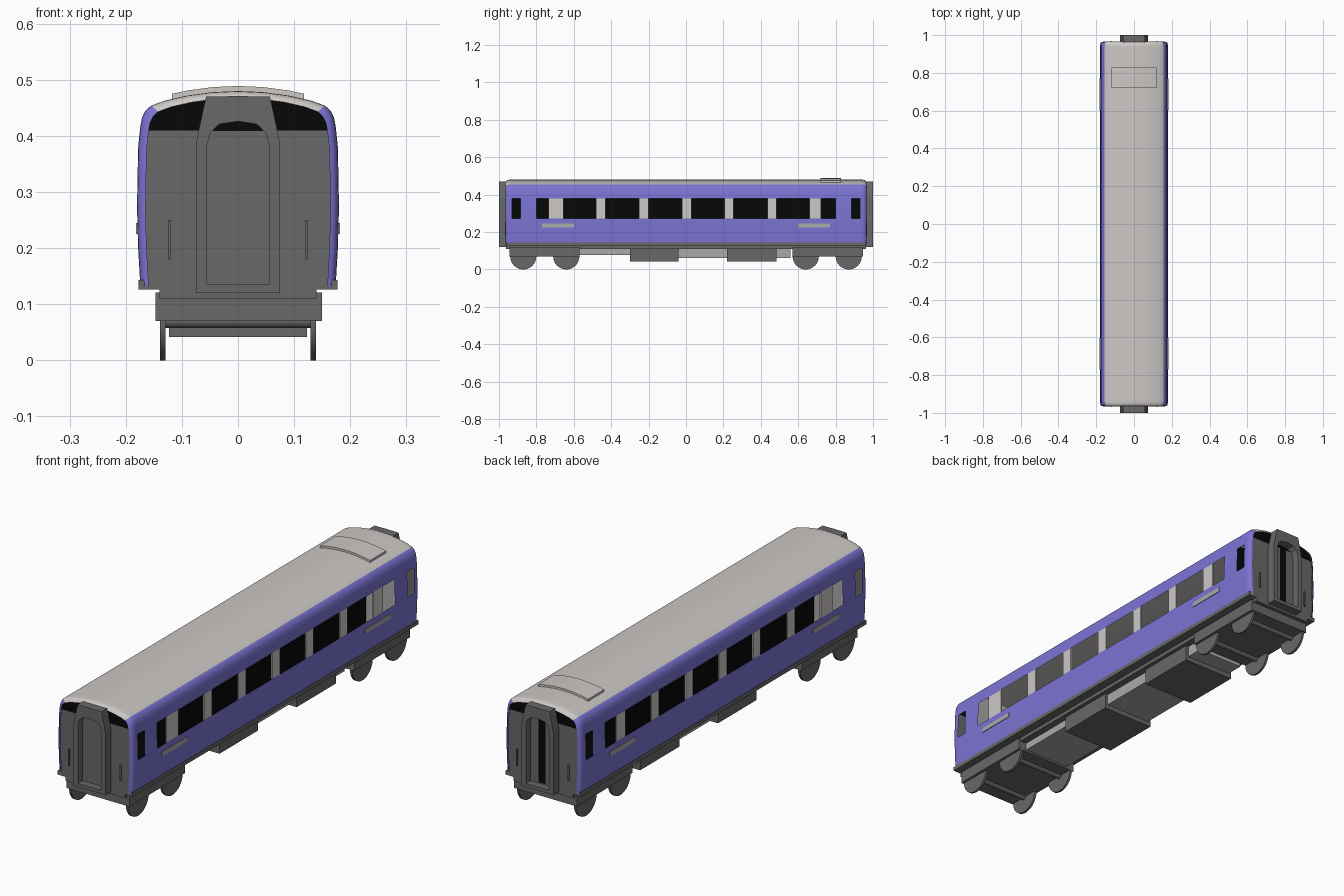
import bpy, bmesh, math

if "Cube" in bpy.data.objects:
    bpy.data.objects.remove(bpy.data.objects["Cube"])


def mat(name, r, g, b):
    m = bpy.data.materials.new(name)
    m.diffuse_color = (r, g, b, 1)
    m.use_nodes = True
    m.node_tree.nodes["Principled BSDF"].inputs["Base Color"].default_value = m.diffuse_color
    return m


PURPLE = mat("body purple", 0.20, 0.175, 0.66)
ROOF = mat("roof pale grey", 0.61, 0.58, 0.565)
DARK = mat("dark grey", 0.14, 0.14, 0.14)
MID = mat("mid grey", 0.40, 0.40, 0.40)
BLACK = mat("black", 0.002, 0.002, 0.002)


def finish(name, bm, mats, smooth=False, recalc=True):
    bmesh.ops.remove_doubles(bm, verts=bm.verts, dist=1e-5)
    if recalc:
        bmesh.ops.recalc_face_normals(bm, faces=bm.faces)
    me = bpy.data.meshes.new(name)
    bm.to_mesh(me)
    bm.free()
    for m in mats:
        me.materials.append(m)
    ob = bpy.data.objects.new(name, me)
    bpy.context.collection.objects.link(ob)
    if smooth:
        bpy.ops.object.select_all(action='DESELECT')
        ob.select_set(True)
        bpy.context.view_layer.objects.active = ob
        bpy.ops.object.shade_smooth_by_angle(angle=math.radians(35))
    return ob


def box(name, x, y, z, m):
    bm = bmesh.new()
    bmesh.ops.create_cube(bm, size=1)
    for v in bm.verts:
        v.co = [a + (b - a) * (c + 0.5) for (a, b), c in zip((x, y, z), v.co)]
    return finish(name, bm, [m])


# Body shell: half section mirrored, lofted along y, window cells left open
HALF = [(0.174, 0.132), (0.178, 0.2), (0.18, 0.272), (0.178, 0.38), (0.174, 0.418),
        (0.171, 0.433), (0.165, 0.445), (0.155, 0.454), (0.13, 0.463), (0.09, 0.472),
        (0.045, 0.478), (0, 0.48)]
SECTION = HALF + [(-x, z) for x, z in HALF[-2::-1]]
WIN_Z = (0.272, 0.38)
WINDOWS = [(-0.93, -0.885), (-0.8, 0.8), (0.885, 0.93)]


def ring(y):
    # ends curve inward for rounded corners
    t = max(0, (abs(y) - 0.942) / 0.023)
    k = 1 - math.sqrt(max(0, 1 - t * t))
    return [(x * (1 - 0.085 * k), y, z if z < 0.3 else 0.3 + (z - 0.3) * (1 - 0.07 * k))
            for x, z in SECTION]


ends = [0.965, 0.963, 0.958, 0.951, 0.942]
stations = sorted([-e for e in ends] + ends + [v for w in WINDOWS for v in w])
bm = bmesh.new()
rows = [[bm.verts.new(p) for p in ring(y)] for y in stations]
for ya, yb, a, b in zip(stations, stations[1:], rows, rows[1:]):
    for i in range(len(SECTION) - 1):
        zs = sorted((SECTION[i][1], SECTION[i + 1][1]))
        if tuple(zs) == WIN_Z and (ya, yb) in WINDOWS:
            continue
        f = bm.faces.new((a[i], b[i], b[i + 1], a[i + 1]))
        f.material_index = 1 if zs[0] > 0.45 else 0
        f.normal_update()
        if f.calc_center_median().x * f.normal.x + (f.calc_center_median().z - 0.3) * f.normal.z < 0:
            f.normal_flip()
finish("body_shell", bm, [PURPLE, ROOF], smooth=True, recalc=False)

# Raised roof panel following the roof curve
bm = bmesh.new()
pod = [(-0.118, 0.466), (-0.09, 0.472), (-0.045, 0.478), (0, 0.48),
       (0.045, 0.478), (0.09, 0.472), (0.118, 0.466)]
loop = [(x, z + 0.009) for x, z in pod] + [(x, z - 0.006) for x, z in reversed(pod)]
face = bm.faces.new([bm.verts.new((x, 0.72, z)) for x, z in loop])
ext = bmesh.ops.extrude_face_region(bm, geom=[face])
for v in ext["geom"]:
    if isinstance(v, bmesh.types.BMVert):
        v.co.y = 0.828
finish("roof_panel", bm, [ROOF], smooth=True)

# Gangway outlines (half): outer frame and arched opening
OUTER = [(0.075, 0.12), (0.075, 0.385), (0.068, 0.42), (0.057, 0.47), (0, 0.471)]
INNER = [(0.055, 0.135), (0.055, 0.385), (0.049, 0.406), (0.033, 0.421), (0, 0.426)]


def full(half):
    return half + [(-x, z) for x, z in half[-2::-1]]


for s, tag in ((-1, "front"), (1, "rear")):
    # End wall: grey below, black above
    pts = ring(s * 0.965)
    bm = bmesh.new()
    vs = [bm.verts.new((x, s * 0.962, z)) for x, y, z in pts]
    low = [v for v in vs if v.co.z < 0.412]
    high = [v for v in vs if v.co.z > 0.409]
    bm.faces.new(low)
    bm.faces.new(high).material_index = 1
    for f in bm.faces:
        f.normal_update()
        if f.normal.y * s < 0:
            f.normal_flip()
    finish(tag + "_end_wall", bm, [DARK, BLACK], recalc=False)

    # Gangway frame
    bm = bmesh.new()
    loops = [[bm.verts.new((x, y * s, z)) for x, z in full(h)]
             for h, y in ((OUTER, 0.955), (OUTER, 1.0), (INNER, 1.0), (INNER, 0.955))]
    n = len(loops[0])
    for a, b in zip(loops, loops[1:] + loops[:1]):
        for i in range(n):
            j = (i + 1) % n
            bm.faces.new((a[i], a[j], b[j], b[i]))
    finish(tag + "_gangway", bm, [DARK])
    # Recessed door and dark gap
    box(tag + "_door", (-0.056, 0.056), sorted((s * 0.96, s * 0.968)), (0.13, 0.41), DARK)
    if s > 0:
        box("rear_door_gap", (-0.016, 0.016), (0.965, 0.97), (0.14, 0.41), BLACK)
    # Handrails
    for x in (-0.122, 0.107 - 0.001 + 0.016):
        box(tag + "_handrail", (x - 0.003, x + 0.003), sorted((s * 0.96, s * 0.968)),
            (0.18, 0.25), DARK)
    # Saloon partition, with a dark back towards the vestibule
    box(tag + "_partition", (-0.168, 0.168), sorted((s * 0.82, s * 0.826)), (0.15, 0.435), MID)
    box(tag + "_partition_back", (-0.168, 0.168), sorted((s * 0.826, s * 0.832)), (0.15, 0.435), BLACK)

# Dark interior seen through the open windows
box("interior_floor", (-0.172, 0.172), (-0.955, 0.955), (0.147, 0.152), BLACK)
box("interior_core", (-0.03, 0.03), (-0.955, 0.955), (0.15, 0.385), BLACK)

# Window pillars and side plates
PILLARS = [(-0.735, -0.655), (-0.48, -0.43), (-0.25, -0.2), (-0.022, 0.03),
           (0.205, 0.255), (0.435, 0.485), (0.66, 0.722)]
for s in (-1, 1):
    for y in PILLARS:
        box("window_pillar", sorted((s * 0.172, s * 0.1775)), y, (0.268, 0.384), ROOF)
    for y in ((-0.77, -0.6), (0.6, 0.77)):
        box("side_plate", sorted((s * 0.176, s * 0.1815)), y, (0.225, 0.245), MID)

# Underframe
box("sole_bar", (-0.177, 0.177), (-0.962, 0.962), (0.126, 0.143), DARK)
box("underframe", (-0.14, 0.14), (-0.962, 0.962), (0.11, 0.127), DARK)
for name, w, y, z0, m in (
        ("equipment_tray_a", 0.11, (-0.57, -0.3), 0.078, MID),
        ("equipment_box_a", 0.123, (-0.3, -0.04), 0.042, DARK),
        ("equipment_tray_b", 0.11, (-0.04, 0.22), 0.062, MID),
        ("equipment_box_b", 0.123, (0.22, 0.485), 0.042, DARK),
        ("equipment_tray_c", 0.11, (0.485, 0.56), 0.062, MID)):
    box(name, (-w, w), y, (z0, 0.127), m)

# Bogies with wheels and axles
for s in (-1, 1):
    box("bogie_frame", (-0.147, 0.15), sorted((s * 0.57, s * 0.945)), (0.07, 0.121), DARK)
    for y in (0.64, 0.87):
        for x, r, d, name in ((-0.134, 0.07, 0.01, "wheel"), (0.134, 0.07, 0.01, "wheel"),
                              (0, 0.012, 0.26, "axle")):
            bm = bmesh.new()
            bmesh.ops.create_cone(bm, cap_ends=True, segments=32, radius1=r, radius2=r, depth=d)
            for v in bm.verts:
                v.co = (v.co.z + x, v.co.y + s * y, v.co.x + 0.07)
            finish(name, bm, [DARK], smooth=True)
